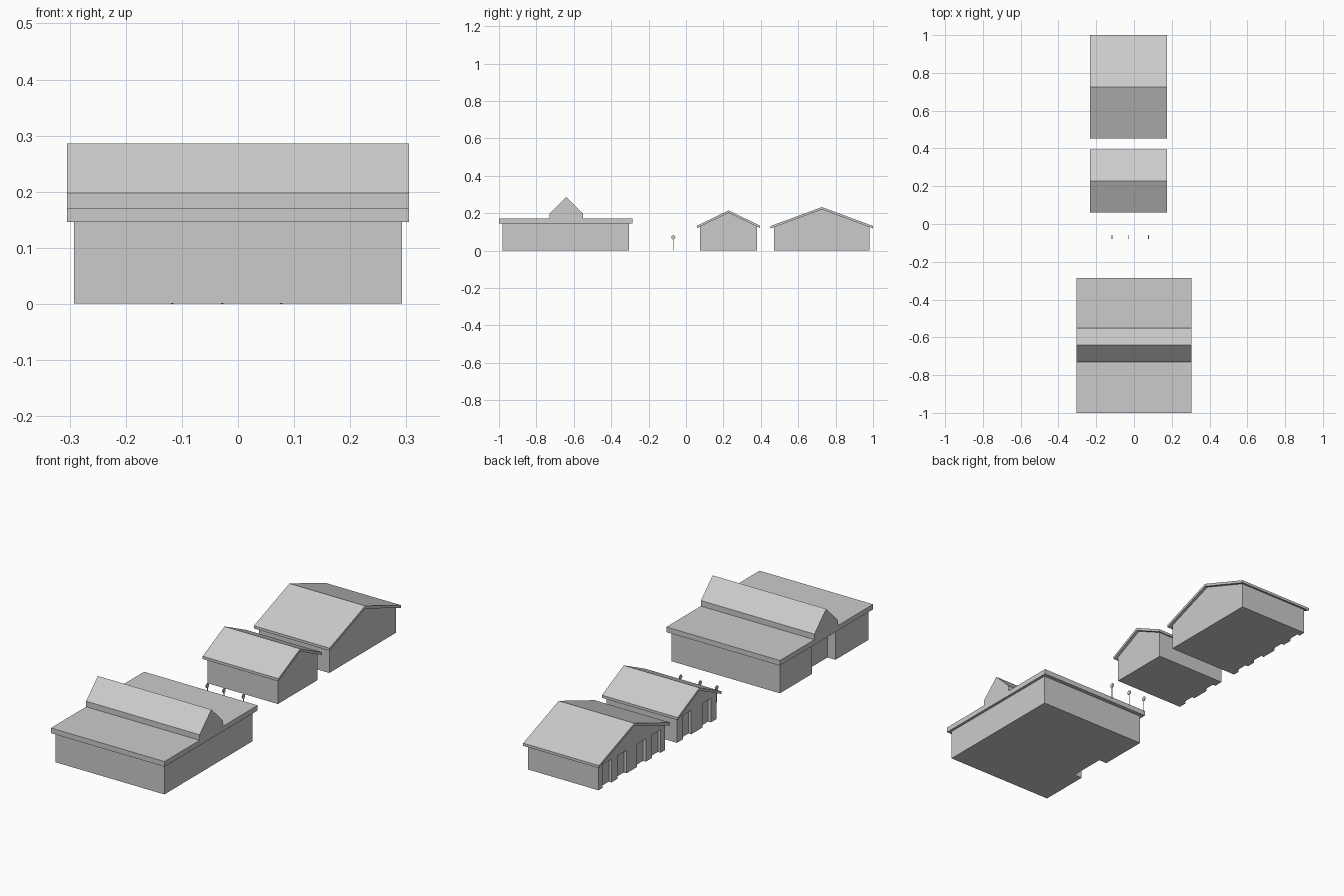
import bpy, math

if "Cube" in bpy.data.objects:
    bpy.data.objects.remove(bpy.data.objects["Cube"])

grey = bpy.data.materials.new("light grey")
grey.diffuse_color = (0.6, 0.6, 0.6, 1)
grey.use_nodes = True
grey.node_tree.nodes["Principled BSDF"].inputs["Base Color"].default_value = grey.diffuse_color


def extrude_x(name, profile, x0, x1):
    """Closed prism: a (y, z) profile swept from x0 to x1."""
    n = len(profile)
    verts = [(x, y, z) for x in (x0, x1) for y, z in profile]
    faces = [tuple(range(n))[::-1], tuple(range(n, 2 * n))]
    faces += [(i, (i + 1) % n, n + (i + 1) % n, n + i) for i in range(n)]
    mesh = bpy.data.meshes.new(name)
    mesh.from_pydata(verts, [], faces)
    mesh.materials.append(grey)
    obj = bpy.data.objects.new(name, mesh)
    bpy.context.collection.objects.link(obj)
    # consistent outward normals
    bpy.context.view_layer.objects.active = obj
    obj.select_set(True)
    bpy.ops.object.mode_set(mode='EDIT')
    bpy.ops.mesh.select_all(action='SELECT')
    bpy.ops.mesh.normals_make_consistent(inside=False)
    bpy.ops.object.mode_set(mode='OBJECT')
    obj.select_set(False)
    return obj


def cut(obj, y0, y1, z1, x0, x1):
    """Cut a box-shaped recess down to the ground."""
    c = extrude_x("recess_cutter", [(y0, -0.05), (y1, -0.05), (y1, z1), (y0, z1)], x0, x1)
    c.hide_render = True
    m = obj.modifiers.new("recess", 'BOOLEAN')
    m.operation = 'DIFFERENCE'
    m.solver = 'EXACT'
    m.object = c
    bpy.context.view_layer.objects.active = obj
    bpy.ops.object.modifier_apply(modifier=m.name)
    bpy.data.objects.remove(c)


BASE = 0.001

# Front hall: flat-roofed block with a full-height entrance recess on the left
hall = extrude_x("hall_walls", [(-0.982, BASE), (-0.304, BASE), (-0.304, 0.146), (-0.982, 0.146)],
                 -0.292, 0.292)
cut(hall, -0.73, -0.55, 0.3, -0.4, -0.249)

# Hall roof: slab with a raised gabled ridge
extrude_x("hall_roof", [(-1, 0.146), (-0.285, 0.146), (-0.285, 0.171), (-0.55, 0.171),
                        (-0.55, 0.198), (-0.64, 0.286), (-0.73, 0.198), (-0.73, 0.171),
                        (-1, 0.171)], -0.305, 0.305)


def gabled_house(name, y0, y1, eave, ridge, thick, inset, doors, door_w, door_h):
    mid = (y0 + y1) / 2
    slope = (ridge - eave) / (mid - y0)
    wall_top = eave - thick + inset * slope
    # walls with gable ends
    walls = extrude_x(name + "_walls",
                      [(y0 + inset, BASE), (y1 - inset, BASE), (y1 - inset, wall_top),
                       (mid, ridge - thick), (y0 + inset, wall_top)], -0.217, 0.161)
    # door recesses on the left gable
    for d in doors:
        cut(walls, d - door_w / 2, d + door_w / 2, door_h, -0.3, -0.202)
    # chevron roof
    extrude_x(name + "_roof",
              [(y0, eave), (y0, eave - thick), (mid, ridge - thick), (y1, eave - thick),
               (y1, eave), (mid, ridge)], -0.232, 0.175)


gabled_house("small_house", 0.06, 0.395, 0.134, 0.215, 0.013, 0.016,
             (0.15, 0.302), 0.064, 0.118)
gabled_house("large_house", 0.453, 1.0, 0.132, 0.233, 0.013, 0.018,
             (0.538, 0.652, 0.80, 0.915), 0.068, 0.113)

# Three thin posts with round discs between the buildings
for i, x in enumerate((-0.117, -0.028, 0.077)):
    bpy.ops.mesh.primitive_cylinder_add(vertices=8, radius=0.002, depth=0.066,
                                        location=(x, -0.068, 0.033))
    post = bpy.context.object
    post.name = f"post_{i + 1}"
    post.data.materials.append(grey)
    bpy.ops.mesh.primitive_cylinder_add(vertices=12, radius=0.011, depth=0.004,
                                        location=(x, -0.068, 0.071),
                                        rotation=(0, math.pi / 2, 0))
    disc = bpy.context.object
    disc.name = f"post_disc_{i + 1}"
    disc.data.materials.append(grey)
